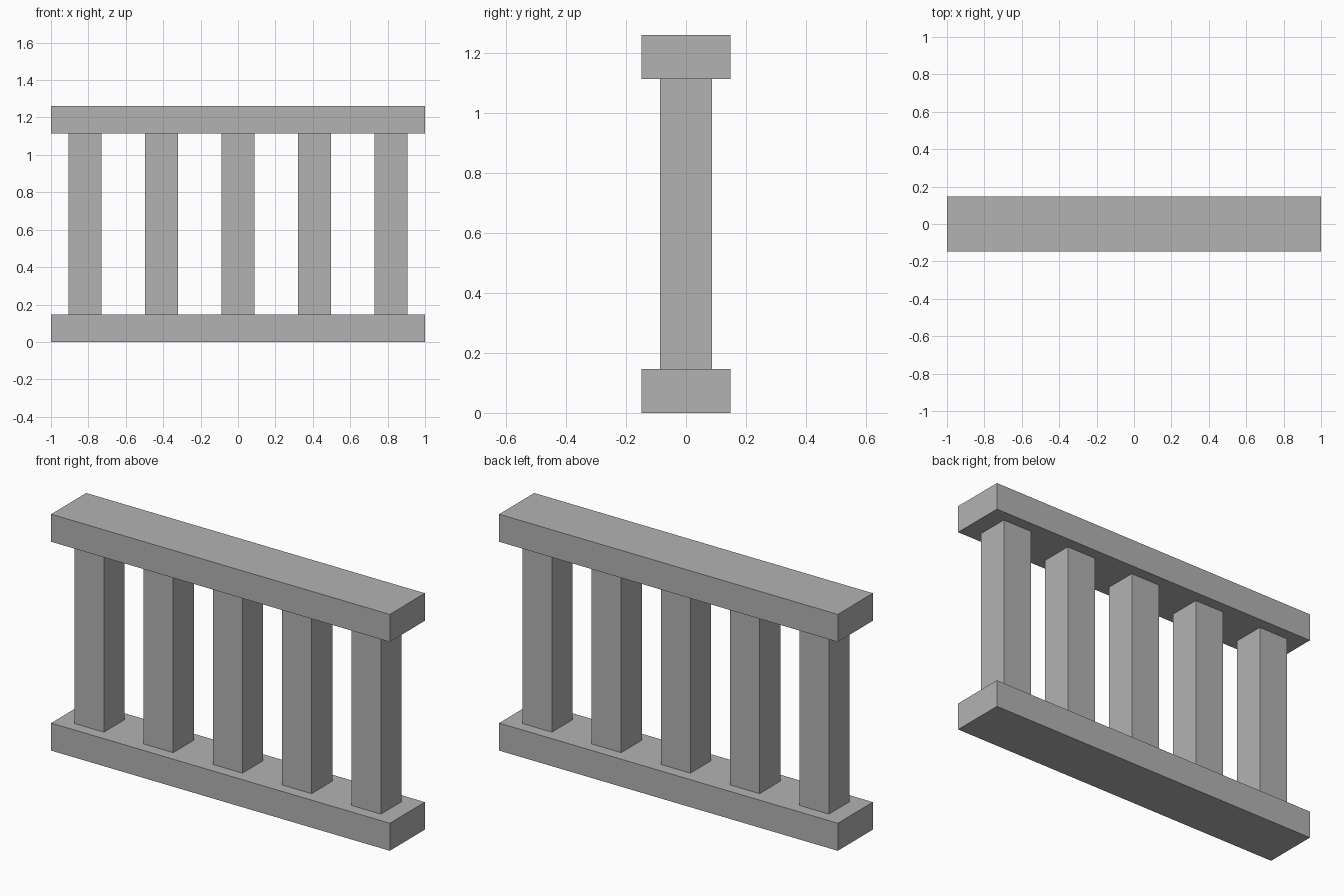
import bpy

if "Cube" in bpy.data.objects:
    bpy.data.objects.remove(bpy.data.objects["Cube"])

stone = bpy.data.materials.new("grey stone")
stone.diffuse_color = (0.45, 0.45, 0.45, 1.0)
stone.use_nodes = True
stone.node_tree.nodes["Principled BSDF"].inputs["Base Color"].default_value = stone.diffuse_color


def box(name, center, size):
    """Axis-aligned block with flat faces."""
    bpy.ops.mesh.primitive_cube_add(size=1, location=center)
    obj = bpy.context.object
    obj.name = name
    obj.scale = size
    bpy.ops.object.transform_apply(location=False, rotation=False, scale=True)
    obj.data.materials.append(stone)
    return obj


LENGTH, DEPTH, HEIGHT = 2.0, 0.296, 1.262
RAIL = 0.147        # rail thickness
POST = 0.174        # square post side
SPACING = 0.409     # distance between post centres

# Bottom and top rails
box("bottom_rail", (0, 0, RAIL / 2), (LENGTH, DEPTH, RAIL))
box("top_rail", (0, 0, HEIGHT - RAIL / 2), (LENGTH, DEPTH, RAIL))

# Five square posts between the rails
for i in range(5):
    box(f"post_{i + 1}", ((i - 2) * SPACING, 0, HEIGHT / 2),
        (POST, POST, HEIGHT - 2 * RAIL))
